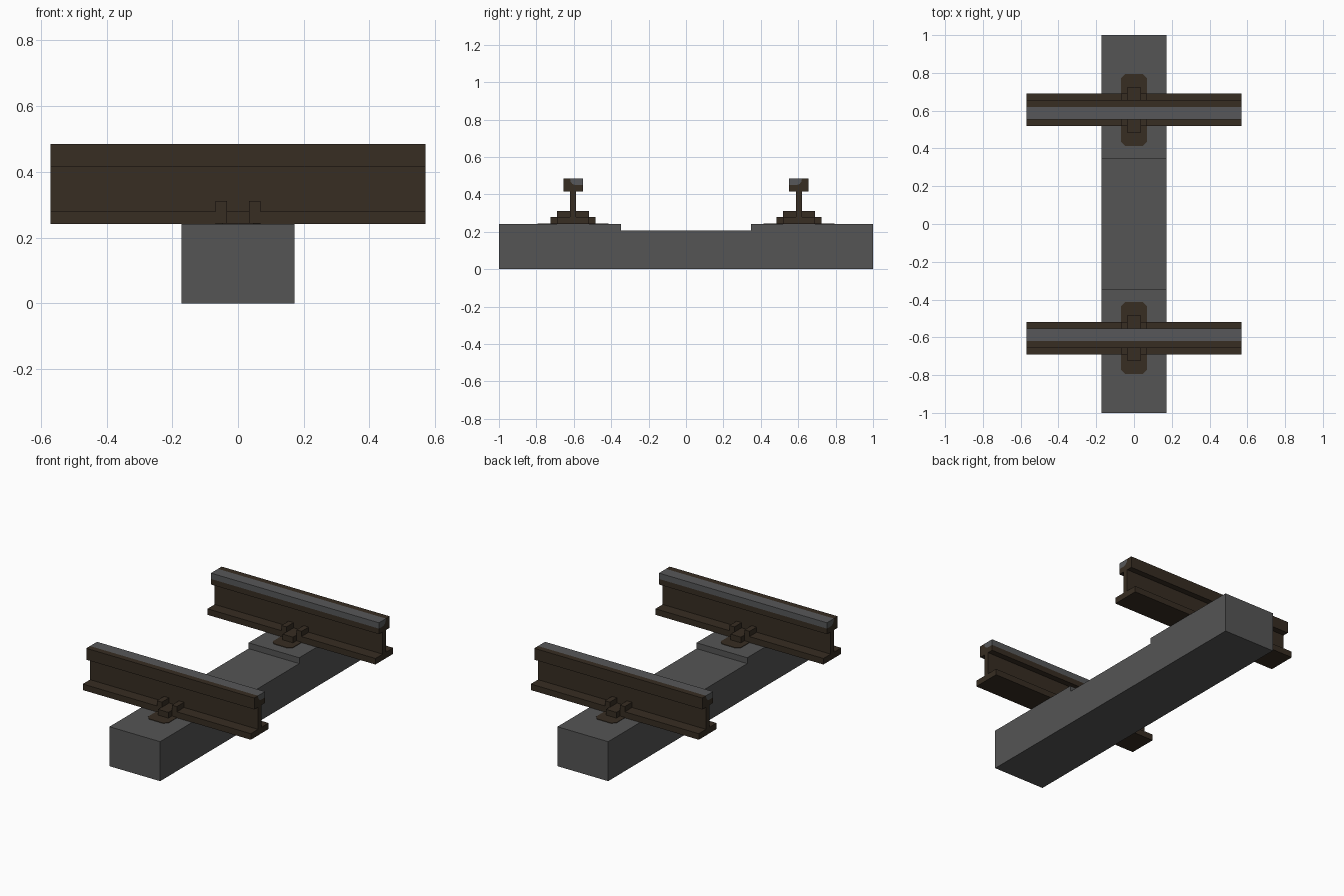
import bpy, bmesh

if "Cube" in bpy.data.objects:
    bpy.data.objects.remove(bpy.data.objects["Cube"])


def material(name, rgb):
    m = bpy.data.materials.new(name)
    m.diffuse_color = (*rgb, 1)
    m.use_nodes = True
    m.node_tree.nodes["Principled BSDF"].inputs["Base Color"].default_value = m.diffuse_color
    return m


CONCRETE = material("concrete_grey", (0.09, 0.09, 0.09))
RUST = material("dark_rusty_iron", (0.038, 0.026, 0.016))
STEEL = material("worn_steel", (0.095, 0.097, 0.1))


def extrude_x(name, profile, x0, x1, mat, skip=()):
    """Extrude a (y, z) profile along x; edges listed in skip stay open."""
    n = len(profile)
    area = sum(profile[i][0] * profile[(i + 1) % n][1]
               - profile[(i + 1) % n][0] * profile[i][1] for i in range(n))
    bm = bmesh.new()
    a = [bm.verts.new((x0, y, z)) for y, z in profile]
    b = [bm.verts.new((x1, y, z)) for y, z in profile]
    faces = [bm.faces.new(b), bm.faces.new(a[::-1])]
    for i in range(n):
        j = (i + 1) % n
        if i not in skip:
            faces.append(bm.faces.new((a[i], a[j], b[j], b[i])))
    if area < 0:
        bmesh.ops.reverse_faces(bm, faces=faces)
    return finish(bm, name, mat)


def finish(bm, name, mat):
    me = bpy.data.meshes.new(name)
    bm.to_mesh(me)
    bm.free()
    me.materials.append(mat)
    ob = bpy.data.objects.new(name, me)
    bpy.context.collection.objects.link(ob)
    return ob


def plate(name, pts, z0, z1, mat):
    """Thin flat plate from an (x, y) outline."""
    bm = bmesh.new()
    f = bm.faces.new([bm.verts.new((x, y, z0)) for x, y in pts])
    r = bmesh.ops.extrude_face_region(bm, geom=[f])
    for v in r["geom"]:
        if isinstance(v, bmesh.types.BMVert):
            v.co.z = z1
    bmesh.ops.recalc_face_normals(bm, faces=bm.faces[:])
    return finish(bm, name, mat)


TOP = 0.242    # rail seat height
FOOT = 0.279   # top of rail foot
C = 0.604      # rail centre line
L = 0.57       # rail half length

# Sleeper with a lowered middle
extrude_x("sleeper", [(-1, 0), (1, 0), (1, TOP), (0.348, TOP), (0.348, 0.206),
                      (-0.348, 0.206), (-0.348, TOP), (-1, TOP)],
          -0.172, 0.172, CONCRETE)

# Boundary between rusty head and worn running surface, inner side first
worn = [(-0.052, 0.449), (-0.012, 0.449), (0.004, 0.456), (0.013, 0.468), (0.016, 0.485)]

for s, side in ((-1, "front"), (1, "back")):
    def place(pts):
        return [(s * (C + y), z) for y, z in pts]

    # Rail: foot, web and head (open where the worn steel sits)
    rail = [(-0.086, TOP), (0.086, TOP), (0.086, FOOT), (0.016, FOOT),
            (0.016, 0.415), (0.052, 0.415), (0.052, 0.485)]
    rail += worn[::-1] + [(-0.052, 0.415), (-0.016, 0.415), (-0.016, FOOT), (-0.086, FOOT)]
    extrude_x(side + "_rail", place(rail), -L, L, RUST, skip=(7, 8, 9, 10))

    # Polished running surface on the inner top of the head
    extrude_x(side + "_running_surface", place(worn + [(-0.052, 0.485)]),
              -L, L, STEEL, skip=(0, 1, 2, 3))

    # Base plate with cut corners
    w, h, c = 0.069, 0.19, 0.022
    outline = [(w, h - c), (w - c, h), (c - w, h), (-w, h - c),
               (-w, c - h), (c - w, -h), (w - c, -h), (w, c - h)]
    plate(side + "_base_plate", [(x, s * C + y) for x, y in outline],
          TOP - 0.002, TOP + 0.003, RUST)

    # Clips either side of the rail: low centre block and two raised arms
    for d, where in ((-1, "inner"), (1, "outer")):
        block = [(0.08 * d, TOP), (0.121 * d, TOP), (0.121 * d, FOOT + 0.001), (0.08 * d, FOOT + 0.001)]
        extrude_x(f"{side}_{where}_clip_block", place(block), -0.035, 0.035, RUST)
        arm = [(0.014 * d, FOOT - 0.002), (0.086 * d, FOOT - 0.002),
               (0.086 * d, 0.311), (0.014 * d, 0.311)]
        for k, hand in ((-1, "left"), (1, "right")):
            x0, x1 = sorted((k * 0.034, k * 0.068))
            extrude_x(f"{side}_{where}_clip_arm_{hand}", place(arm), x0, x1, RUST)
